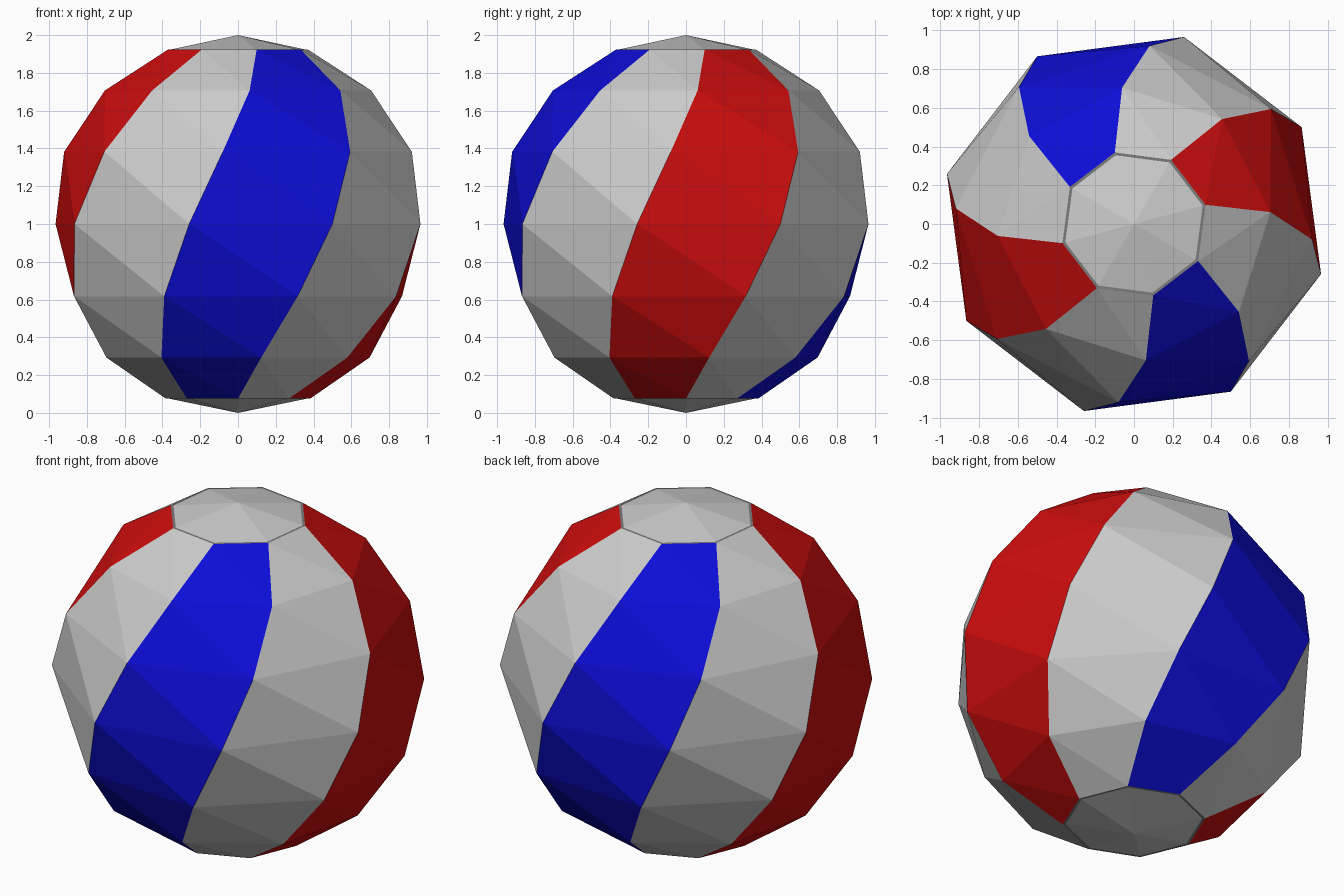
import bpy
import bmesh
from math import cos, sin, radians

cube = bpy.data.objects.get("Cube")
if cube:
    bpy.data.objects.remove(cube, do_unlink=True)


def material(name, rgb):
    mat = bpy.data.materials.new(name)
    mat.use_nodes = True
    mat.diffuse_color = (*rgb, 1)
    mat.node_tree.nodes["Principled BSDF"].inputs["Base Color"].default_value = (*rgb, 1)
    return mat


WHITE = material("white", (0.6, 0.6, 0.6))
BLUE = material("blue", (0.004, 0.004, 0.68))
RED = material("red", (0.62, 0.004, 0.004))
GREY = material("seam grey", (0.2, 0.2, 0.2))

SIDES = 8
STEP = 360 / SIDES
TILT = 180 / SIDES      # latitude step
TWIST = 10              # turn of each ring against the one above
SEAM = 0.96             # cap size relative to its opening


def ring(bm, level, scale=1.0):
    """Ring of vertices at a latitude level, turned by the twist."""
    lat = radians(level * TILT)
    start = -75 - TWIST * (level - 1)
    return [bm.verts.new((scale * sin(lat) * cos(radians(start + i * STEP)),
                          scale * sin(lat) * sin(radians(start + i * STEP)),
                          1 + cos(lat))) for i in range(SIDES)]


def finish(name, bm, mats):
    bmesh.ops.recalc_face_normals(bm, faces=bm.faces)
    mesh = bpy.data.meshes.new(name)
    bm.to_mesh(mesh)
    bm.free()
    for mat in mats:
        mesh.materials.append(mat)
    obj = bpy.data.objects.new(name, mesh)
    bpy.context.collection.objects.link(obj)


# Twisted striped panels, with a flat seam around each end cap
bm = bmesh.new()
rings = [ring(bm, level) for level in range(1, SIDES)]
stripes = (1, 0, 2, 0)
for upper, lower in zip(rings, rings[1:]):
    for i in range(SIDES):
        j = (i + 1) % SIDES
        for tri in ((upper[i], lower[i], lower[j]), (upper[i], lower[j], upper[j])):
            bm.faces.new(tri).material_index = stripes[i % len(stripes)]

for level, outer in ((1, rings[0]), (SIDES - 1, rings[-1])):
    inner = ring(bm, level, SEAM)
    pole = bm.verts.new((0, 0, 2 if level == 1 else 0))
    for i in range(SIDES):
        j = (i + 1) % SIDES
        bm.faces.new((outer[i], outer[j], inner[j], inner[i])).material_index = 3
        bm.faces.new((inner[i], inner[j], pole)).material_index = 0
finish("beach_ball", bm, (WHITE, BLUE, RED, GREY))
